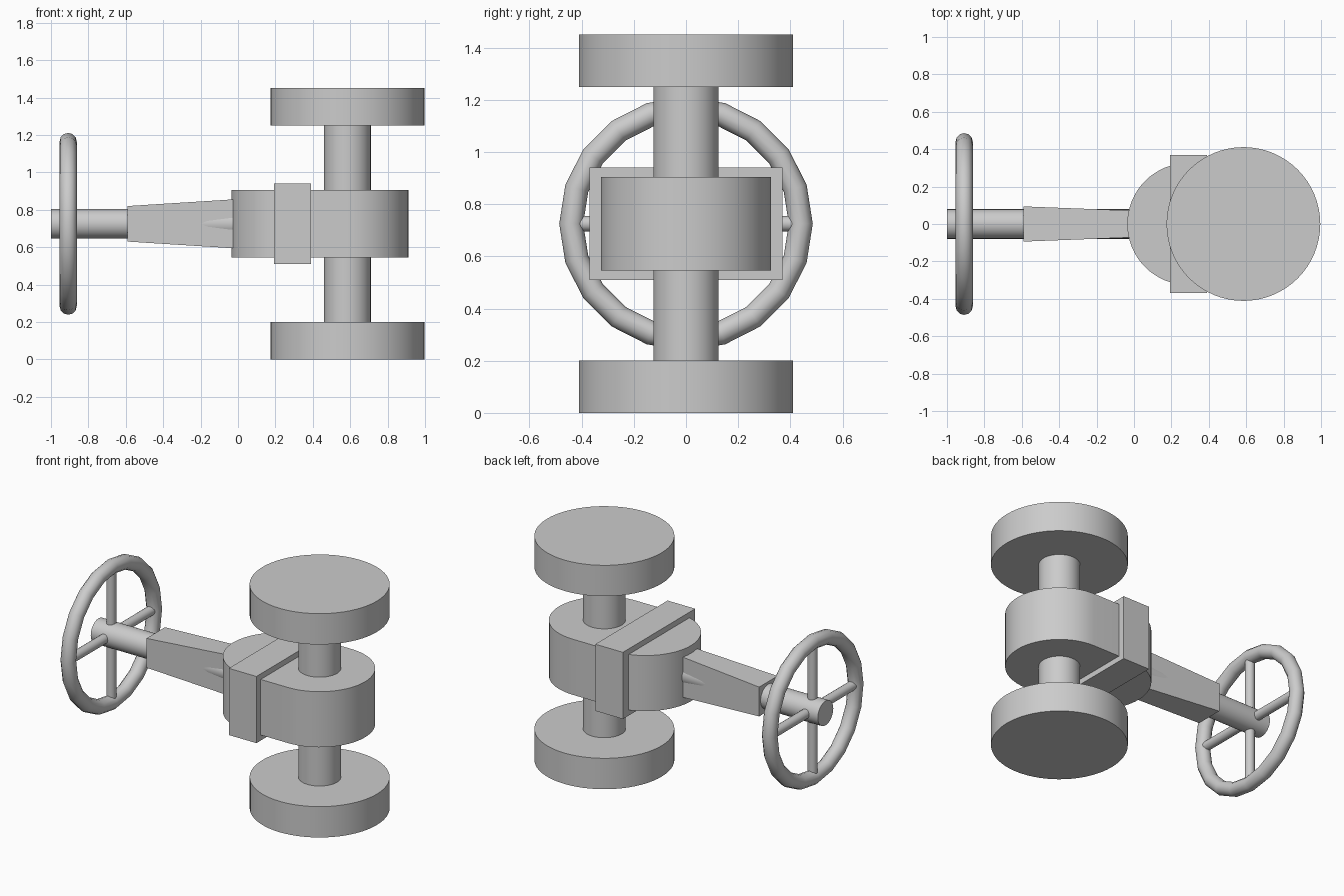
import bpy, bmesh, math
from mathutils import Matrix, Vector

if "Cube" in bpy.data.objects:
    bpy.data.objects.remove(bpy.data.objects["Cube"])

MID = 0.725      # height of the stem axis
PIPE_X = 0.585   # pipe axis

grey = bpy.data.materials.new("cast_grey")
grey.use_nodes = True
grey.diffuse_color = (0.6, 0.6, 0.6, 1)
grey.node_tree.nodes["Principled BSDF"].inputs["Base Color"].default_value = (0.6, 0.6, 0.6, 1)


def finish(obj, name, smooth=True):
    obj.name = name
    obj.data.materials.append(grey)
    bpy.ops.object.select_all(action='DESELECT')
    obj.select_set(True)
    bpy.context.view_layer.objects.active = obj
    if smooth:
        bpy.ops.object.shade_smooth_by_angle(angle=math.radians(35))
    return obj


def rod(name, start, end, radius, sides=48):
    a, b = Vector(start), Vector(end)
    turn = (b - a).to_track_quat('Z', 'Y').to_euler()
    bpy.ops.mesh.primitive_cylinder_add(vertices=sides, radius=radius, depth=(b - a).length,
                                        location=(a + b) / 2, rotation=turn)
    return finish(bpy.context.object, name)


def prism(name, points, height):
    """Extrude a closed outline upward."""
    bm = bmesh.new()
    face = bm.faces.new([bm.verts.new(p) for p in points])
    top = bmesh.ops.extrude_face_region(bm, geom=[face])["geom"]
    bmesh.ops.translate(bm, vec=(0, 0, height),
                        verts=[v for v in top if isinstance(v, bmesh.types.BMVert)])
    bmesh.ops.recalc_face_normals(bm, faces=bm.faces)
    mesh = bpy.data.meshes.new(name)
    bm.to_mesh(mesh)
    bm.free()
    obj = bpy.data.objects.new(name, mesh)
    bpy.context.collection.objects.link(obj)
    return finish(obj, name)


# Pipe and its two end flanges
rod("pipe", (PIPE_X, 0, 0.1), (PIPE_X, 0, 1.35), 0.125)
for name, low in (("bottom_flange", 0), ("top_flange", 1.25)):
    rod(name, (PIPE_X, 0, low), (PIPE_X, 0, low + 0.2), 0.411, 64)

# Valve body with rounded ends
outline = []
for centre, begin in ((PIPE_X, -90), (0.29, 90)):
    for i in range(33):
        a = math.radians(begin + i * 180 / 32)
        outline.append((centre + 0.326 * math.cos(a), 0.326 * math.sin(a), 0.545))
prism("valve_body", outline, 0.36)

# Rectangular bonnet flange
bpy.ops.mesh.primitive_cube_add(size=1, location=(0.292, 0, MID))
bpy.context.object.scale = (0.198, 0.74, 0.432)
finish(bpy.context.object, "bonnet_flange", smooth=False)

# Neck: taller but narrower towards the body
bpy.ops.mesh.primitive_cube_add(size=2, location=(0, 0, 0))
neck = finish(bpy.context.object, "neck", smooth=False)
for v in neck.data.vertices:
    x, half_y, half_z = (-0.59, 0.094, 0.095) if v.co.x < 0 else (0.03, 0.07, 0.134)
    v.co = (x, math.copysign(half_y, v.co.y), MID + math.copysign(half_z, v.co.z))

# Stem and handwheel
rod("stem", (-1, 0, MID), (0.03, 0, MID), 0.079, 32)
WHEEL_X = -0.908
bpy.ops.mesh.primitive_torus_add(major_segments=20, minor_segments=12, major_radius=0.44,
                                 minor_radius=0.046, location=(WHEEL_X, 0, MID),
                                 rotation=(0, math.pi / 2, 0))
finish(bpy.context.object, "handwheel_rim")
bpy.ops.object.shade_smooth()
rod("horizontal_spokes", (WHEEL_X, -0.41, MID), (WHEEL_X, 0.41, MID), 0.03, 16)
rod("vertical_spokes", (WHEEL_X, 0, MID - 0.41), (WHEEL_X, 0, MID + 0.41), 0.03, 16)
